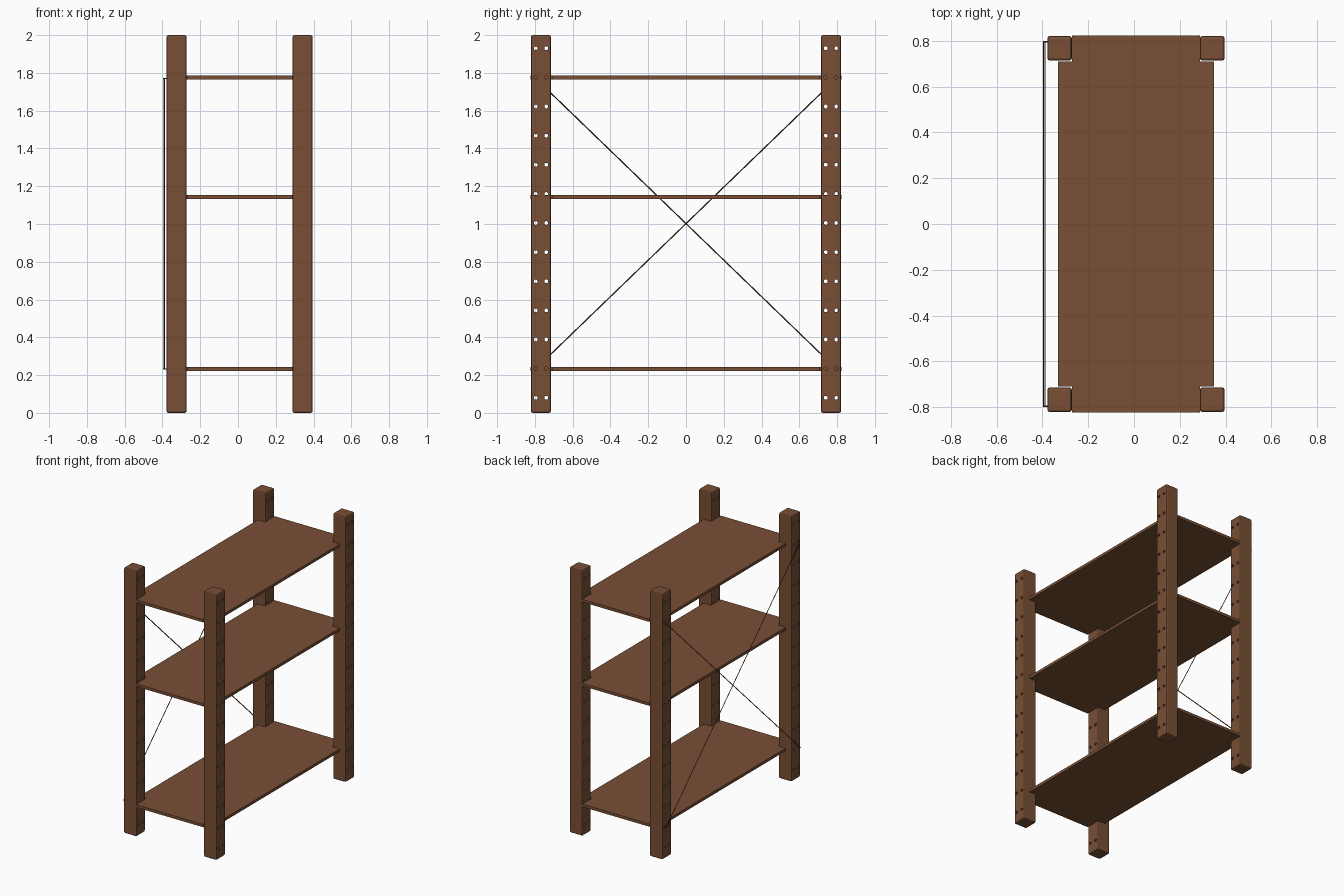
import bpy, bmesh, math
from mathutils import Matrix, Vector

if "Cube" in bpy.data.objects:
    bpy.data.objects.remove(bpy.data.objects["Cube"])

wood = bpy.data.materials.new("brown wood")
wood.diffuse_color = (0.19, 0.078, 0.036, 1)
wood.use_nodes = True
wood.node_tree.nodes["Principled BSDF"].inputs["Base Color"].default_value = wood.diffuse_color

PX, NX, PY, W = 0.342, -0.325, 0.768, 0.107   # post centres and width
HOLE_STEP, HOLE_START, HOLE_DY = 0.1542, 0.08, 0.028


def new_object(name, bm):
    bmesh.ops.recalc_face_normals(bm, faces=bm.faces)
    mesh = bpy.data.meshes.new(name)
    bm.to_mesh(mesh)
    bm.free()
    mesh.materials.append(wood)
    ob = bpy.data.objects.new(name, mesh)
    bpy.context.collection.objects.link(ob)
    return ob


def prism(name, pts, z0, z1):
    bm = bmesh.new()
    face = bm.faces.new([bm.verts.new((x, y, z0)) for x, y in pts])
    top = bmesh.ops.extrude_face_region(bm, geom=[face])["geom"]
    bmesh.ops.translate(bm, vec=(0, 0, z1 - z0),
                        verts=[v for v in top if isinstance(v, bmesh.types.BMVert)])
    return new_object(name, bm)


# post: rounded beam drilled with two columns of holes
bm = bmesh.new()
bmesh.ops.create_cube(bm, size=1, matrix=Matrix.Translation((0, 0, 1)) @ Matrix.Diagonal((W, W, 2, 1)))
bmesh.ops.bevel(bm, geom=bm.edges[:], offset=0.01, segments=2, profile=0.5, affect='EDGES')
post = new_object("post_pattern", bm)

bm = bmesh.new()
for i in range(13):
    for s in (-1, 1):
        m = (Matrix.Translation((0, s * HOLE_DY, HOLE_START + i * HOLE_STEP))
             @ Matrix.Rotation(math.pi / 2, 4, 'Y') @ Matrix.Rotation(math.pi / 8, 4, 'Z'))
        bmesh.ops.create_cone(bm, cap_ends=True, segments=8, radius1=0.0105,
                              radius2=0.0105, depth=0.2, matrix=m)
cutter = new_object("hole_cutter", bm)
cutter.hide_render = True
mod = post.modifiers.new("holes", 'BOOLEAN')
mod.object = cutter
mod.operation = 'DIFFERENCE'
mod.solver = 'EXACT'
bpy.context.view_layer.update()
drilled = bpy.data.meshes.new_from_object(post.evaluated_get(bpy.context.evaluated_depsgraph_get()))
bpy.data.objects.remove(post)
bpy.data.objects.remove(cutter)

for side, x in (("left", NX), ("right", PX)):
    for end, y in (("front", -PY), ("back", PY)):
        ob = bpy.data.objects.new(f"{end}_{side}_post", drilled)
        ob.location = (x, y, 0)
        bpy.context.collection.objects.link(ob)

# shelves: boards notched around the posts
xo0, xi0, xi1, xo1 = -0.332, -0.271, 0.288, 0.35
yi, yo = 0.71, 0.824
outline = [(xo0, -yi), (xi0, -yi), (xi0, -yo), (xi1, -yo), (xi1, -yi), (xo1, -yi),
           (xo1, yi), (xi1, yi), (xi1, yo), (xi0, yo), (xi0, yi), (xo0, yi)]
for name, z in (("bottom_shelf", 0.233), ("middle_shelf", 1.143), ("top_shelf", 1.775)):
    prism(name, outline, z - 0.0105, z + 0.0105)

# crossed brace rods, bent into the post holes
for name, s, x in (("brace_rising", 1, -0.396), ("brace_falling", -1, -0.389)):
    cu = bpy.data.curves.new(name, 'CURVE')
    cu.dimensions = '3D'
    cu.bevel_depth = 0.0035
    cu.bevel_resolution = 1
    cu.use_fill_caps = True
    sp = cu.splines.new('POLY')
    pts = [(-0.36, -0.796, 0.233), (x, -0.796, 0.233), (x, 0.796, 1.771), (-0.36, 0.796, 1.771)]
    sp.points.add(len(pts) - 1)
    for p, (a, b, c) in zip(sp.points, pts):
        p.co = (a, s * b, c, 1)
    cu.materials.append(wood)
    bpy.context.collection.objects.link(bpy.data.objects.new(name, cu))
